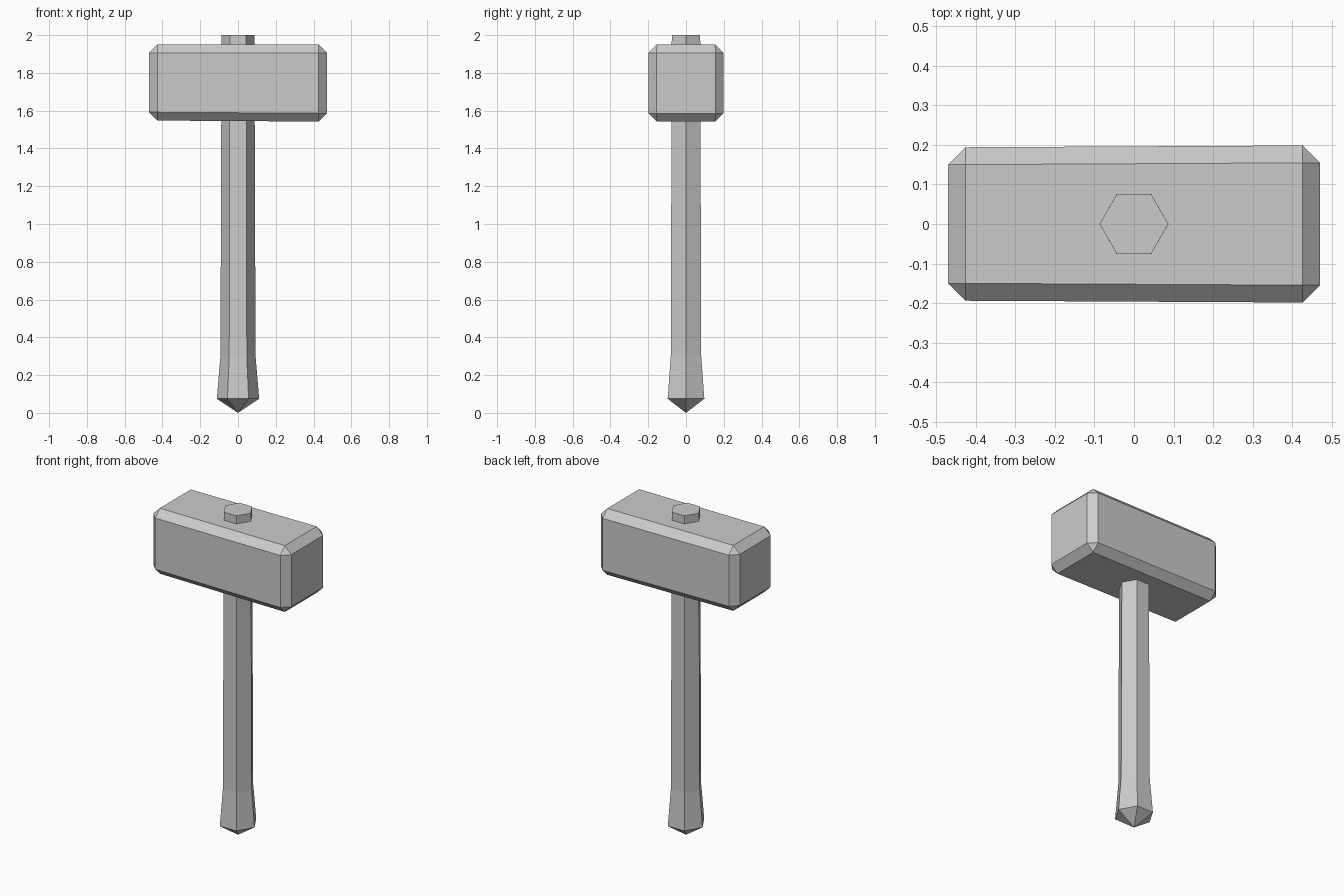
import bpy, bmesh
from math import cos, sin, pi

if "Cube" in bpy.data.objects:
    bpy.data.objects.remove(bpy.data.objects["Cube"], do_unlink=True)

GREY = (0.6, 0.6, 0.6, 1)
grey = bpy.data.materials.new("plain grey")
grey.use_nodes = True
grey.diffuse_color = GREY
grey.node_tree.nodes["Principled BSDF"].inputs["Base Color"].default_value = GREY


def add_object(name, bm):
    bmesh.ops.recalc_face_normals(bm, faces=bm.faces)
    mesh = bpy.data.meshes.new(name)
    bm.to_mesh(mesh)
    bm.free()
    mesh.materials.append(grey)
    obj = bpy.data.objects.new(name, mesh)
    bpy.context.collection.objects.link(obj)
    return obj


# Six-sided handle: stacked rings, flared grip and pointed pommel
bm = bmesh.new()
sides = 6
profile = [(0.075, 0.112), (0.3, 0.093), (2.0, 0.087)]
rings = [[bm.verts.new((r * cos(2 * pi * i / sides), r * sin(2 * pi * i / sides), z))
          for i in range(sides)] for z, r in profile]
tip = bm.verts.new((0, 0, 0))
for i in range(sides):
    j = (i + 1) % sides
    bm.faces.new((tip, rings[0][j], rings[0][i]))
    for low, high in zip(rings, rings[1:]):
        bm.faces.new((low[i], low[j], high[j], high[i]))
bm.faces.new(rings[-1])
add_object("handle", bm)

# Block head, very slightly larger at its left end, with chamfered edges
bm = bmesh.new()
bmesh.ops.create_cube(bm, size=2)
for v in bm.verts:
    left = v.co.x > 0
    v.co.x *= 0.471
    v.co.y *= 0.199 if left else 0.194
    if v.co.z > 0:
        v.co.z = 1.95
    else:
        v.co.z = 1.542 if left else 1.548
bmesh.ops.bevel(bm, geom=bm.edges[:], offset=0.044, segments=1,
                affect='EDGES', offset_type='OFFSET')
add_object("hammer_head", bm)
